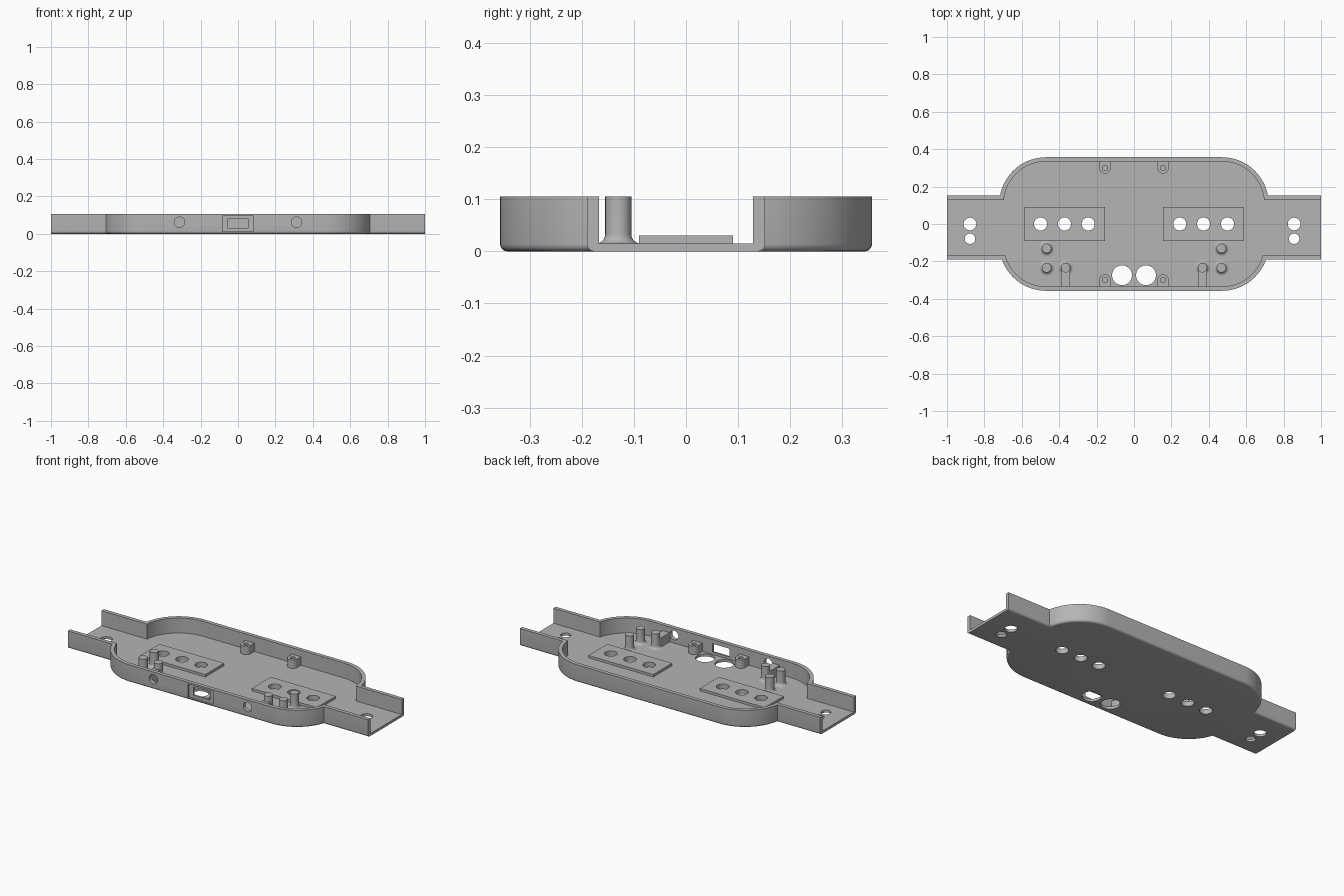
import bpy
import bmesh
from math import sin, cos, pi, sqrt, atan2

cube = bpy.data.objects.get("Cube")
if cube:
    bpy.data.objects.remove(cube, do_unlink=True)

grey = bpy.data.materials.new("plain grey")
grey.use_nodes = True
COLOUR = (0.46, 0.46, 0.46, 1)
grey.diffuse_color = COLOUR
grey.node_tree.nodes["Principled BSDF"].inputs["Base Color"].default_value = COLOUR

HEIGHT, FLOOR, WALL = 0.105, 0.015, 0.023
HALF_DEPTH, ARM_BACK, ARM_FRONT = 0.357, 0.152, -0.19
RADIUS, CORNER_X = 0.25, 0.47
CORNER_Y = HALF_DEPTH - RADIUS


def loft(bm, rings):
    """Skin closed rings of equal length and cap both ends."""
    loops = [[bm.verts.new(p) for p in ring] for ring in rings]
    n = len(loops[0])
    for a, b in zip(loops, loops[1:]):
        for i in range(n):
            j = (i + 1) % n
            bm.faces.new((a[i], a[j], b[j], b[i]))
    bm.faces.new(loops[0][::-1])
    bm.faces.new(loops[-1])


def prism(bm, outline, z0, z1):
    loft(bm, [[(x, y, z) for x, y in outline] for z in (z0, z1)])


def box(bm, x0, x1, y0, y1, z0, z1):
    prism(bm, [(x0, y0), (x1, y0), (x1, y1), (x0, y1)], z0, z1)


def circle(x, y, r, n=40):
    return [(x + r * cos(2 * pi * i / n), y + r * sin(2 * pi * i / n)) for i in range(n)]


def finish(name, bm):
    bmesh.ops.recalc_face_normals(bm, faces=bm.faces)
    mesh = bpy.data.meshes.new(name)
    bm.to_mesh(mesh)
    bm.free()
    mesh.materials.append(grey)
    ob = bpy.data.objects.new(name, mesh)
    bpy.context.scene.collection.objects.link(ob)
    return ob


def cut(ob, *cutters):
    """Subtract the cutters and keep the resulting mesh."""
    for cutter in cutters:
        cutter.hide_render = True
        mod = ob.modifiers.new("cut", "BOOLEAN")
        mod.operation, mod.solver, mod.object = "DIFFERENCE", "EXACT", cutter
    graph = bpy.context.evaluated_depsgraph_get()
    mesh = bpy.data.meshes.new_from_object(ob.evaluated_get(graph))
    ob.modifiers.clear()
    ob.data = mesh


def outline(inset, end):
    """Rounded body with an arm at each side, moved inwards by inset."""
    r = RADIUS - inset
    pts = []
    for side, arm in ((1, ARM_BACK - inset), (-1, ARM_FRONT + inset)):
        dy = arm * side - CORNER_Y
        start = atan2(dy, sqrt(r * r - dy * dy))
        arc = [start + (pi / 2 - start) * i / 24 for i in range(25)]
        half = [(end, arm)] + [(CORNER_X + r * cos(a), side * (CORNER_Y + r * sin(a))) for a in arc]
        whole = half + [(-x, y) for x, y in reversed(half)]
        pts += whole if side > 0 else whole[::-1]
    return pts


# Tray with a rounded lower edge
FILLET = 0.014
layers = [(FILLET * (1 - sin(a)), FILLET * (1 - cos(a))) for a in (pi / 2 * i / 5 for i in range(6))]
layers = [(d, z) for z, d in layers]
bm = bmesh.new()
rings = [(FILLET - z, FILLET - d) for d, z in layers]
rings = [(FILLET * (1 - sin(pi / 2 * i / 5)), FILLET * (1 - cos(pi / 2 * i / 5))) for i in range(6)]
rings.append((0, HEIGHT))
loft(bm, [[(x, y, z) for x, y in outline(d, 1)] for d, z in rings])
tray = finish("tray", bm)

# Cavity cutter
bm = bmesh.new()
prism(bm, outline(WALL, 1.1), FLOOR, 0.2)
cavity = finish("cavity_cutter", bm)

# Floor hole cutters
bm = bmesh.new()
for x in (-0.5, -0.372, -0.245, 0.245, 0.372, 0.5):
    prism(bm, circle(x, 0, 0.035), -0.1, 0.08)
for x in (-0.877, 0.856):
    prism(bm, circle(x, 0, 0.034), -0.1, 0.08)
    prism(bm, circle(x, -0.079, 0.028), -0.1, 0.08)
for x in (-0.064, 0.064):
    prism(bm, circle(x, -0.274, 0.053), -0.1, 0.08)
floor_holes = finish("floor_hole_cutter", bm)

# Front wall cutters: round ports, socket opening and its shallow recess
bm = bmesh.new()
for x in (-0.313, 0.313):
    loft(bm, [[(px, y, pz) for px, pz in circle(x, 0.062, 0.028)] for y in (-0.4, -0.31)])
box(bm, -0.056, 0.056, -0.4, -0.328, 0.03, 0.08)
ports = finish("port_cutter", bm)
bm = bmesh.new()
box(bm, -0.083, 0.083, -0.4, -HALF_DEPTH + 0.012, 0.012, 0.095)
recess = finish("recess_cutter", bm)

cut(tray, cavity, floor_holes, ports, recess)

# Raised mounting plates
bm = bmesh.new()
for s in (-1, 1):
    box(bm, s * 0.371 - 0.216, s * 0.371 + 0.216, -0.09, 0.09, FLOOR - 0.003, 0.03)
plates = finish("mounting_plates", bm)
cut(plates, floor_holes)

# Screw bosses against the front and back walls
bm = bmesh.new()
hole_bm = bmesh.new()
for x in (-0.155, 0.155):
    for s in (-1, 1):
        cy, r = s * 0.299, 0.03
        tip = [(x + r * cos(pi * i / 16), cy - s * r * sin(pi * i / 16)) for i in range(17)]
        prism(bm, tip + [(x - r, s * 0.34), (x + r, s * 0.34)], FLOOR - 0.003, 0.066)
        prism(hole_bm, circle(x, cy, 0.014, 24), 0.022, 0.1)
bosses = finish("screw_bosses", bm)
boss_holes = finish("boss_hole_cutter", hole_bm)
cut(bosses, boss_holes)

# Posts with flared feet
FLARE, POST = 0.018, 0.025
profile = [(POST + FLARE * (1 - sin(a)), FLOOR + FLARE * (1 - cos(a)))
           for a in (pi / 2 * i / 6 for i in range(7))]
profile.append((POST, HEIGHT))
bm = bmesh.new()
for s in (-1, 1):
    for x, y in ((0.467, -0.13), (0.467, -0.234), (0.366, -0.234)):
        loft(bm, [[(px, py, z) for px, py in circle(s * x, y, r, 32)] for r, z in profile])
posts = finish("posts", bm)

# Ribs joining the inner posts to the front wall
bm = bmesh.new()
for s in (-1, 1):
    box(bm, s * 0.366 - 0.024, s * 0.366 + 0.024, -0.34, -0.234, FLOOR - 0.003, 0.07)
ribs = finish("post_ribs", bm)

for helper in (cavity, floor_holes, ports, recess, boss_holes):
    bpy.data.objects.remove(helper, do_unlink=True)

# Smooth curved walls, crisp edges
bpy.ops.object.select_all(action="DESELECT")
for ob in (tray, plates, bosses, posts, ribs):
    ob.select_set(True)
bpy.context.view_layer.objects.active = tray
bpy.ops.object.shade_smooth_by_angle(angle=pi / 6)
